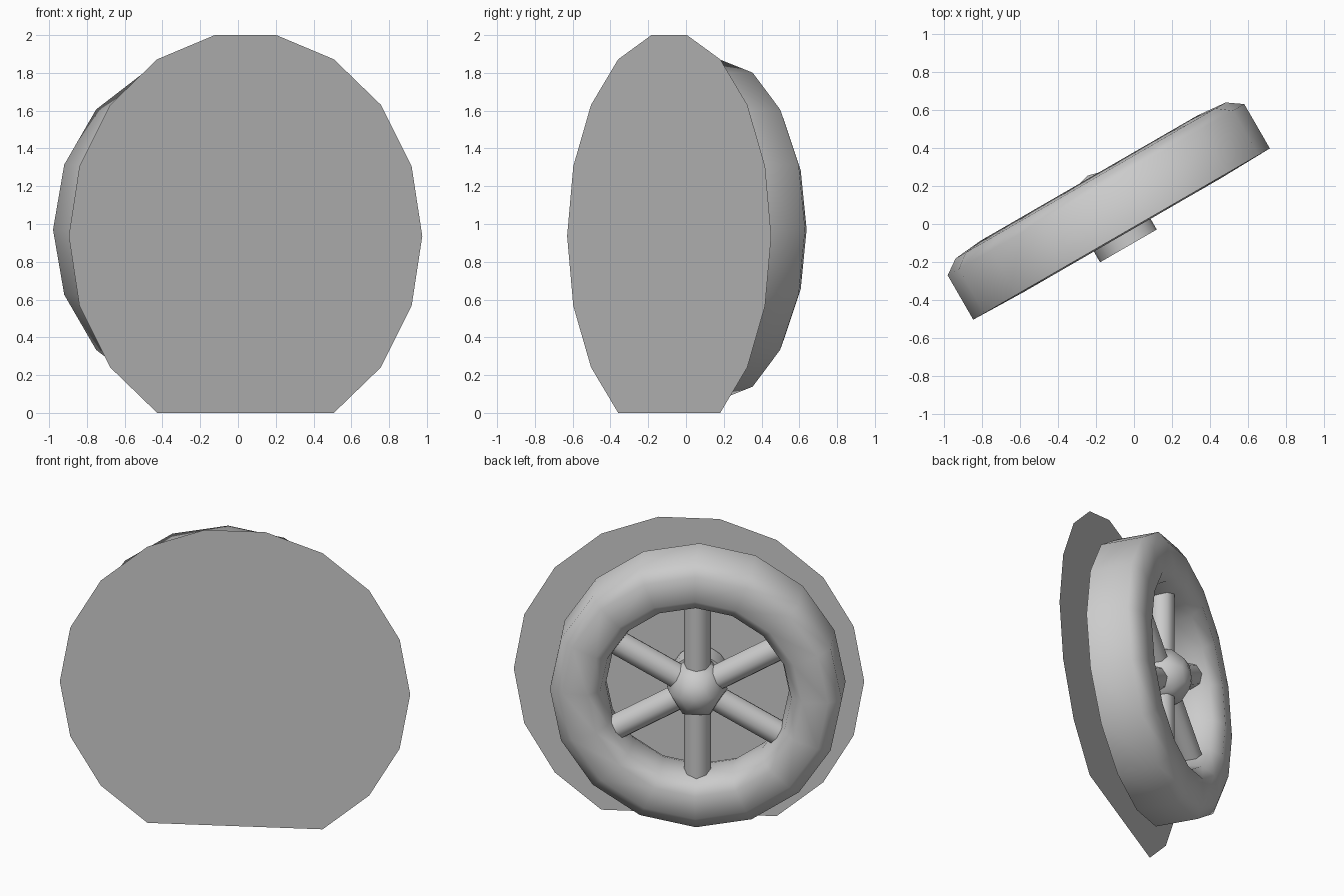
import bpy, bmesh
from math import sin, cos, radians, tau
from mathutils import Matrix, Vector

cube = bpy.data.objects.get("Cube")
if cube:
    bpy.data.objects.remove(cube)

# Single grey material
grey = bpy.data.materials.new("plain grey")
grey.use_nodes = True
grey.diffuse_color = (0.6, 0.6, 0.6, 1)
grey.node_tree.nodes["Principled BSDF"].inputs["Base Color"].default_value = grey.diffuse_color

# Wheel frame: local z is the axle pointing backwards, local y is up
TURN = radians(30)
across = Vector((-cos(TURN), -sin(TURN), 0))
up = Vector((0, 0, 1))
axle = across.cross(up)
centre = -0.083 * -across + 0.97 * up
FRAME = Matrix((across, up, axle)).transposed().to_4x4()
FRAME.translation = centre


def finish(name, bm, angle=60):
    bmesh.ops.transform(bm, matrix=FRAME, verts=bm.verts)
    if len(bm.faces) > 1:
        bmesh.ops.recalc_face_normals(bm, faces=bm.faces)
    mesh = bpy.data.meshes.new(name)
    bm.to_mesh(mesh)
    bm.free()
    mesh.materials.append(grey)
    obj = bpy.data.objects.new(name, mesh)
    bpy.context.collection.objects.link(obj)
    bpy.ops.object.select_all(action='DESELECT')
    obj.select_set(True)
    bpy.context.view_layer.objects.active = obj
    bpy.ops.object.shade_smooth_by_angle(angle=radians(angle))
    return obj


def ring_lathe(name, profile, sides):
    """Sweep a closed (radius, depth) profile around the axle."""
    bm = bmesh.new()
    rings = [[bm.verts.new((r * cos(tau * i / sides), r * sin(tau * i / sides), d))
              for r, d in profile] for i in range(sides)]
    n = len(profile)
    for i in range(sides):
        a, b = rings[i], rings[(i + 1) % sides]
        for j in range(n):
            k = (j + 1) % n
            bm.faces.new((a[j], a[k], b[k], b[j]))
    return finish(name, bm)


# Tyre: square front shoulder, rounded back
ring_lathe("tyre", [(0.9, -0.013), (0.9, 0.256), (0.82, 0.312), (0.66, 0.327),
                    (0.59, 0.265), (0.565, 0.15), (0.575, 0.04), (0.595, -0.02)], 16)

# Spokes
for i in range(6):
    bm = bmesh.new()
    turn = Matrix.Rotation(tau * i / 6, 4, 'Z') @ Matrix.Rotation(radians(-90), 4, 'X')
    place = Matrix.Translation((0, 0, 0.15)) @ turn @ Matrix.Translation((0, 0, 0.31))
    bmesh.ops.create_cone(bm, cap_ends=True, segments=8, radius1=0.083, radius2=0.083,
                          depth=0.62, matrix=place)
    finish("spoke_%d" % (i + 1), bm)

# Hub ball, with its six corners in line with the spokes
bm = bmesh.new()
bmesh.ops.create_uvsphere(bm, u_segments=6, v_segments=6, radius=0.187,
                          matrix=Matrix.Translation((0, 0, 0.155)) @ Matrix.Rotation(radians(30), 4, 'Z'))
finish("hub_ball", bm, 70)

# Hub cap at the front of the axle
bm = bmesh.new()
bmesh.ops.create_cone(bm, cap_ends=True, segments=16, radius1=0.172, radius2=0.172,
                      depth=0.145, matrix=Matrix.Translation((0, 0, -0.0125)))
finish("hub_cap", bm)

# Thin flat front plate: a disc with its bottom cut straight
bm = bmesh.new()
plate = []
for step in range(-3, 13):
    a = radians(20 * step)
    plate.append(bm.verts.new((-0.073 + 1.0806 * cos(a), -0.034 + 1.0806 * sin(a), -0.097)))
bm.faces.new(reversed(plate))
finish("front_plate", bm)
